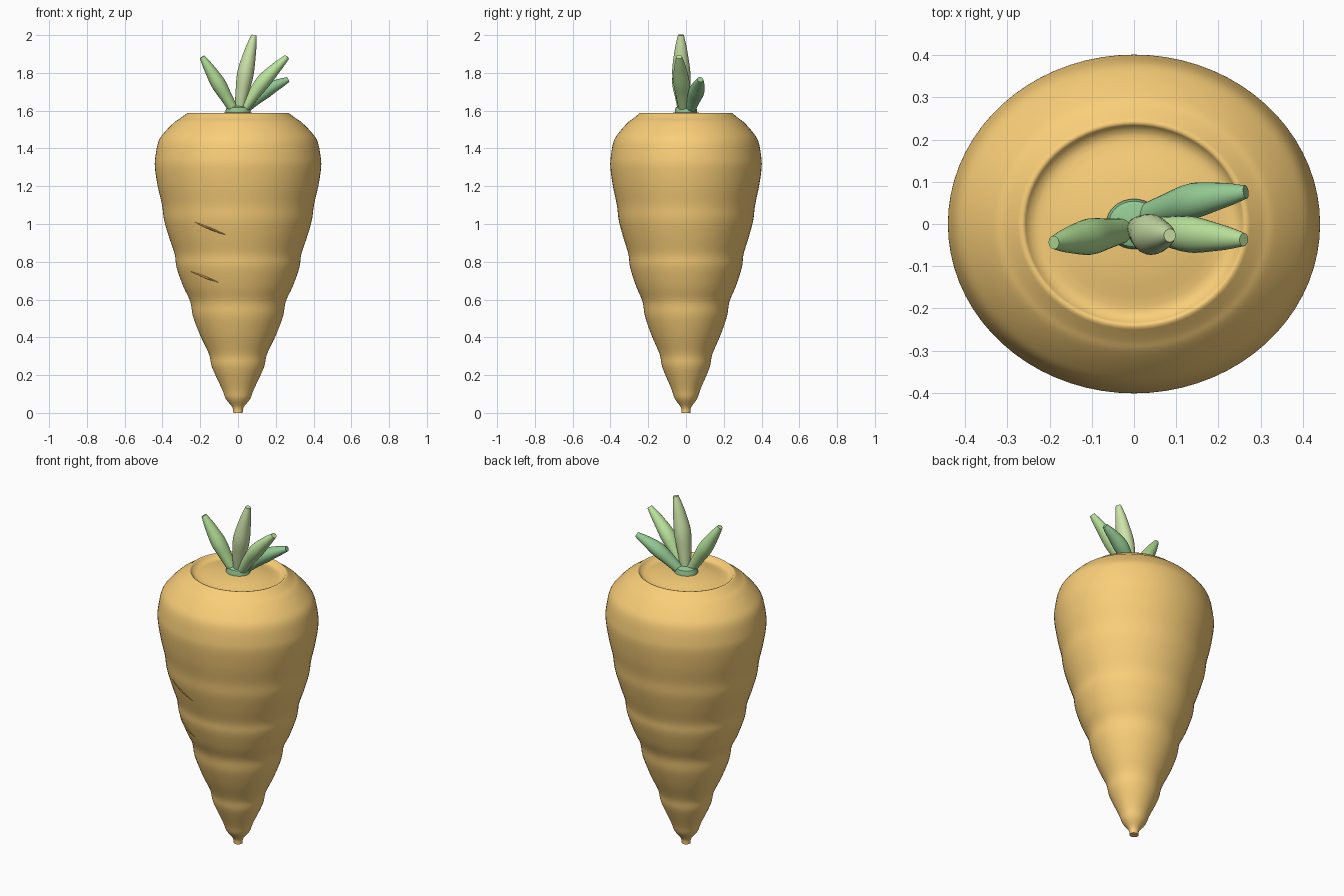
import bpy, bmesh, math
from mathutils import Vector

if "Cube" in bpy.data.objects:
    bpy.data.objects.remove(bpy.data.objects["Cube"])


def material(name, rgb):
    m = bpy.data.materials.new(name)
    m.diffuse_color = (*rgb, 1)
    m.use_nodes = True
    m.node_tree.nodes["Principled BSDF"].inputs["Base Color"].default_value = m.diffuse_color
    return m


def loft(name, rings, mat, sides, angle=40):
    """Skin rings given as (centre, u axis, v axis), closing both ends."""
    bm = bmesh.new()
    loops = []
    for c, u, v in rings:
        loops.append([bm.verts.new(c + u * math.cos(2 * math.pi * i / sides)
                                   + v * math.sin(2 * math.pi * i / sides)) for i in range(sides)])
    for a, b in zip(loops, loops[1:]):
        for i in range(sides):
            j = (i + 1) % sides
            bm.faces.new((a[i], a[j], b[j], b[i]))
    bm.faces.new(loops[0][::-1])
    bm.faces.new(loops[-1])
    bmesh.ops.recalc_face_normals(bm, faces=bm.faces)
    me = bpy.data.meshes.new(name)
    bm.to_mesh(me)
    bm.free()
    ob = bpy.data.objects.new(name, me)
    bpy.context.collection.objects.link(ob)
    me.materials.append(mat)
    bpy.ops.object.select_all(action='DESELECT')
    bpy.context.view_layer.objects.active = ob
    ob.select_set(True)
    bpy.ops.object.shade_smooth_by_angle(angle=math.radians(angle))
    return ob


def spline(pts, steps):
    """Catmull-Rom samples through a list of vectors."""
    p = [pts[0]] + pts + [pts[-1]]
    out = []
    for i in range(1, len(p) - 2):
        a, b, c, d = p[i - 1:i + 3]
        for s in range(steps):
            t = s / steps
            out.append(0.5 * (2 * b + (c - a) * t + (2 * a - 5 * b + 4 * c - d) * t * t
                              + (3 * b - a - 3 * c + d) * t ** 3))
    return out + [pts[-1]]


# Root: ridged elliptical profile (radius, height) with a shallow dished crown
FLAT = 0.91
profile = [(.025, .0), (.03, .03), (.065, .075), (.085, .127), (.137, .24), (.153, .31),
           (.2, .41), (.238, .51), (.253, .59), (.29, .67), (.325, .77), (.335, .84),
           (.365, .93), (.391, 1.02), (.402, 1.1), (.425, 1.2), (.44, 1.30), (.437, 1.36),
           (.42, 1.44), (.385, 1.49), (.335, 1.54), (.305, 1.56), (.268, 1.588)]
outer = spline([Vector((r, z, 0)) for r, z in profile], 4)
crown = spline([Vector((r, z, 0)) for r, z in
                [(.26, 1.587), (.245, 1.572), (.215, 1.566), (.13, 1.583), (.02, 1.594)]], 3)
orange = material("root_orange", (.95, .62, .19))
loft("root", [(Vector((0, 0, p.y)), Vector((p.x, 0, 0)), Vector((0, p.x * FLAT, 0)))
              for p in outer + crown], orange, 72, 60)


def surface_y(x, z):
    for a, b in zip(outer, outer[1:]):
        if a.y <= z <= b.y:
            r = a.x + (b.x - a.x) * (z - a.y) / (b.y - a.y)
            return -FLAT * math.sqrt(max(r * r - x * x, 0))
    return 0


# Thin creases lying on the front of the root
brown = material("crease_brown", (.55, .32, .08))
for n, (x0, z0, x1, z1) in enumerate([(-.23, 1.01, -.06, .94), (-.255, .75, -.10, .69)]):
    rings = []
    for i in range(13):
        t = i / 12
        x, z = x0 + (x1 - x0) * t, z0 + (z1 - z0) * t
        r = .0005 + .005 * math.sin(math.pi * t)
        rings.append((Vector((x, surface_y(x, z), z)), Vector((0, r, 0)), Vector((r * .4, 0, r))))
    loft(f"crease_{n + 1}", rings, brown, 8)

# Collar under the leaves
dark = material("leaf_dark", (.29, .58, .29))
loft("leaf_collar", [(Vector((0, 0, z)), Vector((r, 0, 0)), Vector((0, r * .9, 0)))
                     for r, z in [(.066, 1.57), (.066, 1.6), (.06, 1.618), (.045, 1.625)]], dark, 32)


# Leaves: swollen in the middle, blunt at the tip
def leaf(name, points, width, mat):
    path = spline([Vector(p) for p in points], 10)
    radii = spline([Vector((r, 0, 0)) for r in (.026, width * .8, width, width * .72, .015)], 5)
    rings = []
    for i, c in enumerate(path):
        d = (path[min(i + 1, len(path) - 1)] - path[max(i - 1, 0)]).normalized()
        u = d.cross(Vector((0, 1, 0))).normalized()
        r = radii[i].x
        rings.append((c, u * r * .95, d.cross(u) * r * 1.05))
    loft(name, rings, mat, 24)


leaf("leaf_left", [(-.02, -.015, 1.6), (-.105, -.03, 1.745), (-.19, -.044, 1.885)], .041,
     material("leaf_mid", (.44, .72, .30)))
leaf("leaf_centre", [(.008, -.01, 1.6), (.04, -.025, 1.8), (.085, -.027, 2.0)], .046,
     material("leaf_pale", (.61, .77, .40)))
leaf("leaf_right", [(.025, -.01, 1.6), (.135, -.025, 1.755), (.26, -.037, 1.885)], .041,
     material("leaf_bright", (.50, .78, .34)))
leaf("leaf_back", [(.025, .02, 1.6), (.14, .055, 1.7), (.265, .076, 1.765)], .04, dark)
